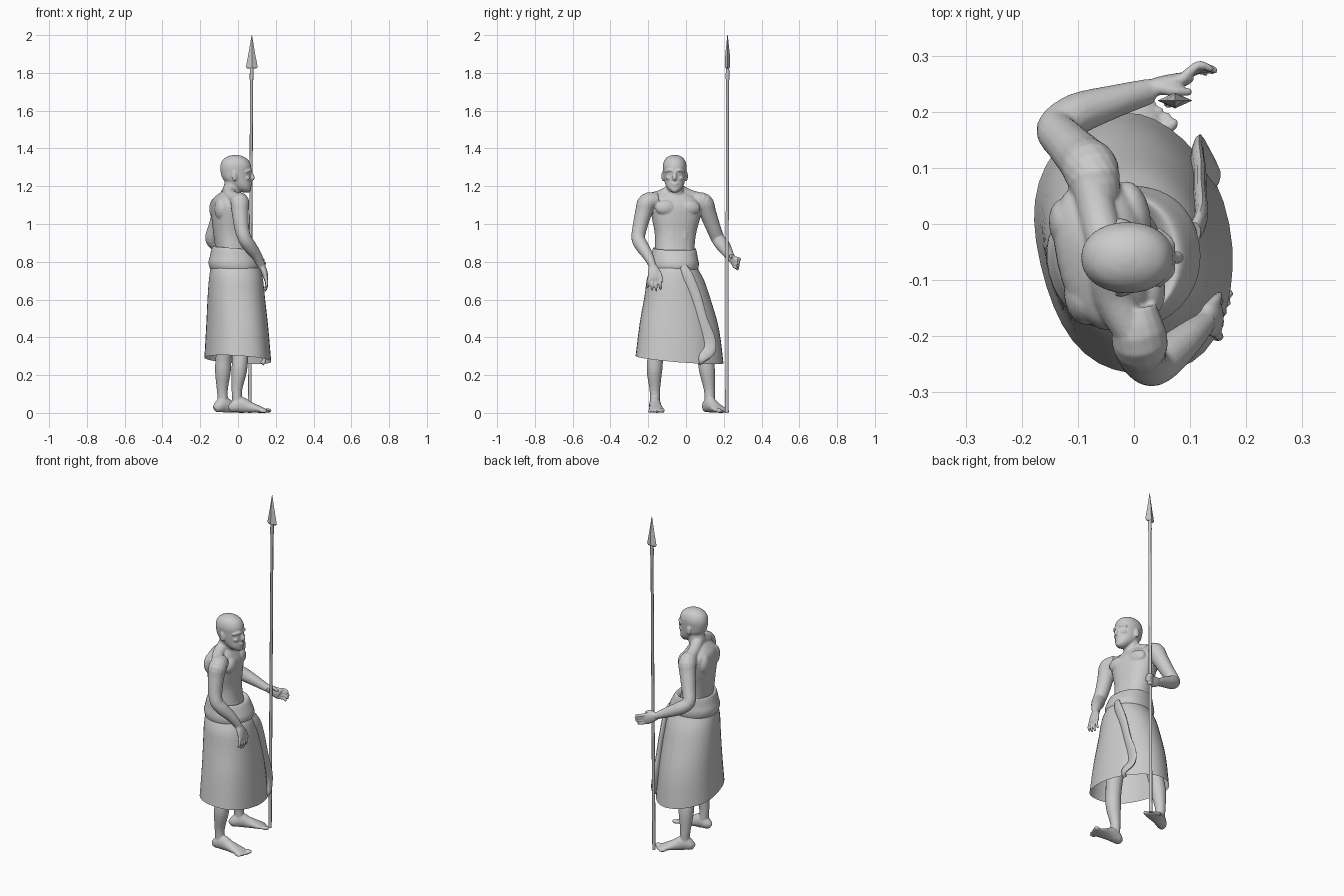
import bpy, bmesh, math
from mathutils import Vector, Matrix
from mathutils.bvhtree import BVHTree

YAW = math.radians(12)


def spline(rows, n=4):
    """Catmull-Rom refinement of tuples."""
    out = []
    for i in range(len(rows) - 1):
        a, b, c, d = (rows[max(i - 1, 0)], rows[i], rows[i + 1], rows[min(i + 2, len(rows) - 1)])
        for k in range(n):
            t = k / n
            out.append(tuple(q + .5 * t * (r - p + t * (2*p - 5*q + 4*r - s + t * (3*(q - r) + s - p)))
                             for p, q, r, s in zip(a, b, c, d)))
    return out + [rows[-1]]


def skin(bm, rings, caps=True):
    vs = [[bm.verts.new(p) for p in r] for r in rings]
    n = len(vs[0])
    for a, b in zip(vs, vs[1:]):
        for i in range(n):
            bm.faces.new((a[i], a[(i + 1) % n], b[(i + 1) % n], b[i]))
    if caps:
        bm.faces.new(vs[0][::-1])
        bm.faces.new(vs[-1])


def power(v, e):
    return math.copysign(abs(v) ** e, v)


def level_rings(rows, yaw=0, e=2.0, n=32, shape=None):
    """Horizontal rings from (z, x, y, depth, width)."""
    rings = []
    for k, (z, x, y, d, w) in enumerate(rows):
        ring = []
        for i in range(n):
            a = 2 * math.pi * i / n
            f, dz = shape(a, k / (len(rows) - 1)) if shape else (1, 0)
            u, v = d * f * power(math.cos(a), 2 / e), w * f * power(math.sin(a), 2 / e)
            ring.append((x + u * math.cos(yaw) - v * math.sin(yaw),
                         y + u * math.sin(yaw) + v * math.cos(yaw), z + dz))
        rings.append(ring)
    return rings


def tube(bm, rows, ref=(0, 0, 1), n=16, sm=4):
    """Limb along a path of (x, y, z, radius[, second radius])."""
    rows = spline([r if len(r) == 5 else r + (r[3],) for r in rows], sm)
    rings = []
    for i, r in enumerate(rows):
        t = Vector(rows[min(i + 1, len(rows) - 1)][:3]) - Vector(rows[max(i - 1, 0)][:3])
        u = t.cross(Vector(ref)).normalized()
        v = u.cross(t).normalized()
        rings.append([Vector(r[:3]) + u * r[3] * math.cos(2 * math.pi * k / n)
                      + v * r[4] * math.sin(2 * math.pi * k / n) for k in range(n)])
    skin(bm, rings)


def ball(bm, loc, size, yaw=0):
    m = Matrix.Translation(loc) @ Matrix.Rotation(yaw, 4, 'Z') @ Matrix.Diagonal((*size, 1))
    bmesh.ops.create_uvsphere(bm, u_segments=16, v_segments=10, radius=1, matrix=m)


def finish(bm, name, angle=40):
    bmesh.ops.recalc_face_normals(bm, faces=bm.faces[:])
    me = bpy.data.meshes.new(name)
    bm.to_mesh(me)
    bm.free()
    ob = bpy.data.objects.new(name, me)
    bpy.context.collection.objects.link(ob)
    bpy.ops.object.select_all(action='DESELECT')
    ob.select_set(True)
    bpy.context.view_layer.objects.active = ob
    bpy.ops.object.shade_smooth_by_angle(angle=math.radians(angle))
    return ob


body = bmesh.new()
# torso, neck and head
skin(body, level_rings(spline([
    (.68, -.015, -.06, .10, .11), (.80, -.025, -.06, .092, .108), (.87, -.035, -.06, .083, .105),
    (.95, -.045, -.056, .083, .110), (1.03, -.048, -.053, .088, .128), (1.09, -.05, -.053, .088, .138),
    (1.13, -.055, -.053, .075, .125), (1.16, -.05, -.055, .05, .075), (1.175, -.045, -.056, .03, .04)]),
    YAW, 2.3))
tube(body, [(-.05, -.055, 1.10, .055), (-.035, -.057, 1.17, .047), (-.02, -.06, 1.24, .047)], (1, 0, 0))
skin(body, level_rings(spline([
    (1.166, .042, -.06, .012, .012), (1.178, .032, -.06, .036, .030), (1.20, .018, -.06, .052, .046),
    (1.235, -.005, -.06, .073, .056), (1.275, -.011, -.06, .081, .061), (1.31, -.012, -.06, .081, .063),
    (1.34, -.013, -.06, .067, .053), (1.358, -.014, -.06, .04, .033), (1.366, -.014, -.06, .01, .01)]), 0, 2.1))
# face
tube(body, [(.064, -.06, 1.282, .007), (.073, -.06, 1.262, .009), (.077, -.06, 1.243, .012), (.068, -.06, 1.234, .008)],
     (0, 1, 0), 10)
ball(body, (.066, -.06, 1.214), (.009, .021, .005))
ball(body, (.064, -.06, 1.203), (.009, .018, .006))
ball(body, (.056, -.06, 1.18), (.014, .018, .013))
for s in (-1, 1):
    tube(body, [(.068, -.06 + s * .008, 1.280, .007), (.064, -.06 + s * .028, 1.285, .008),
                (.042, -.06 + s * .05, 1.276, .006)], (0, 0, 1), 8)
    ball(body, (.046, -.06 + s * .033, 1.243), (.018, .014, .012))
    ball(body, (-.018, -.06 + s * .062, 1.253), (.017, .007, .027), -s * .3)
    # chest and shoulder-blade muscles, collar slopes
    for d, w, z, size in ((.058, .062, 1.085, (.032, .06, .042)), (-.06, .065, 1.08, (.032, .05, .06)),
                          (.055, .03, .93, (.03, .036, .09))):
        ball(body, (-.047 + d * math.cos(YAW) - s * w * math.sin(YAW),
                    -.055 + d * math.sin(YAW) + s * w * math.cos(YAW), z), size, YAW)
    tube(body, [(-.045, -.058, 1.19, .032), (-.052 - s * .012, -.055 + s * .07, 1.15, .034),
                (-.04 - s * .04, -.055 + s * .14, 1.13, .034)])
# arms
tube(body, [(-.065, .04, 1.125, .04), (-.075, .092, 1.115, .050), (-.092, .115, 1.06, .045), (-.12, .145, .98, .039),
            (-.138, .17, .92, .036), (-.10, .197, .885, .037), (-.03, .22, .85, .029), (.03, .237, .82, .019, .023)],
     (.3, 1, 0))
tube(body, [(0, -.15, 1.125, .04), (.01, -.205, 1.115, .050), (.012, -.225, 1.06, .045), (.02, -.245, .98, .039),
            (.035, -.253, .925, .036), (.06, -.235, .885, .036), (.10, -.20, .83, .028), (.126, -.175, .775, .019, .022)],
     (1, .3, 0))
# hands: palm, fingers, thumb
tube(body, [(.122, -.178, .785, .018), (.138, -.17, .75, .017, .032), (.147, -.168, .715, .013, .034),
            (.148, -.168, .70, .009, .028)], (0, 1, 0))
for k in range(4):
    y = -.196 + k * .0185
    dy, ln = (-.008, -.003, .001, .006)[k], (.048, .062, .066, .056)[k]
    tube(body, [(.146, y, .715, .009), (.152, y + dy * .6, .71 - ln * .55, .0085), (.143, y + dy, .71 - ln, .006)],
         (0, 1, 0), 8)
tube(body, [(.13, -.155, .765, .012), (.146, -.136, .73, .010), (.152, -.126, .695, .007)], (1, 0, 0), 8)
tube(body, [(.02, .235, .824, .019), (.05, .249, .81, .015, .028), (.085, .257, .795, .013, .033),
            (.095, .259, .79, .01, .028)], (0, 0, 1))
for k in range(4):
    z = .772 + k * .0165
    ln = (.042, .054, .058, .05)[k]
    tube(body, [(.083, .256, z, .009), (.09 + ln * .5, .274 + k * .003, z - .006, .0085),
                (.09 + ln, .268 + k * .002, z - .014, .006)], (0, 0, 1), 8)
tube(body, [(.045, .242, .83, .012), (.075, .237, .832, .010), (.102, .235, .822, .007)], (0, 0, 1), 8)
# legs
tube(body, [(-.005, -.10, .74, .07), (.02, -.13, .45, .052), (.012, -.16, .30, .043), (.006, -.167, .22, .041),
            (-.006, -.165, .12, .028), (-.003, -.163, .05, .027)], (1, 0, 0))
tube(body, [(-.04, -.01, .74, .07), (-.06, .07, .45, .052), (-.075, .10, .30, .043), (-.08, .112, .22, .042),
            (-.083, .124, .12, .029), (-.078, .126, .05, .027)], (1, 0, 0))


def foot(hx, hy, ang, ln, inner):
    c, s = math.cos(ang), math.sin(ang)
    at = lambda f, o=0: (hx + f * ln * c - o * s, hy + f * ln * s + o * c)
    tube(body, [(*at(f), h, w, h) for f, w, h in ((0, .014, .018), (.09, .028, .030), (.25, .031, .043),
         (.45, .032, .032), (.66, .039, .021), (.8, .041, .014), (.87, .034, .010))])
    for k in range(5):
        r = .012 if k == 0 else .0085
        ball(body, (*at((.92, .90, .87, .84, .80)[k], inner * (.029 - k * .0165)), r), (.021, r, r), ang)


foot(-.045, -.168, .07, .222, 1)
foot(-.122, .10, .53, .212, -1)
body_ob = finish(body, "body")
m = body_ob.modifiers.new("merge", 'REMESH')
m.mode, m.voxel_size, m.use_smooth_shade = 'VOXEL', .0042, True
m = body_ob.modifiers.new("soften", 'SMOOTH')
m.factor, m.iterations = .5, 4


# skirt, an open cloth tube with a slanting hem and soft folds
def folds(a, t):
    return (1 + t * .012 * math.sin(5 * a + 1), t * (.012 - .024 * math.cos(a - .8)))


bm = bmesh.new()
skin(bm, level_rings(spline([
    (.79, -.018, -.06, .115, .115), (.76, -.013, -.06, .132, .125), (.70, -.01, -.055, .142, .152),
    (.60, -.008, -.045, .150, .176), (.45, -.003, -.037, .160, .211), (.27, 0, -.037, .172, .234)], 3),
    YAW, 2.15, 40, folds), caps=False)
tree = BVHTree.FromBMesh(bm)
finish(bm, "skirt", 60)

# rolled sash around the waist
bm = bmesh.new()
skin(bm, level_rings(spline([
    (.775, -.018, -.06, .11, .11), (.757, -.016, -.06, .128, .122), (.79, -.018, -.06, .137, .128),
    (.825, -.02, -.06, .127, .122), (.862, -.025, -.06, .113, .116), (.870, -.028, -.06, .10, .110),
    (.85, -.03, -.06, .08, .095)], 3), YAW, 2.15, 40,
    lambda a, t: (1 + .012 * math.sin(3 * a), -.012 * math.cos(a) * t)), caps=False)
finish(bm, "sash", 60)

# hanging end of the sash, laid on the skirt front
bm = bmesh.new()
path = []
for y, z, w in ((-.015, .775, .02), (.01, .72, .03), (.05, .62, .03), (.085, .50, .028), (.112, .40, .04),
                (.115, .335, .042), (.085, .285, .022), (.075, .26, .008)):
    hit = tree.ray_cast(Vector((1, y, z)), Vector((-1, 0, 0)))[0]
    path.append(((hit.x if hit else .12) + .006, y, z, w, .012))
tube(bm, path, (1, -.1, 0), 12)
finish(bm, "sash_tail", 60)

# spear: shaft, socket and flat blade
bm = bmesh.new()
skin(bm, level_rings([(0, .062, .216, .009, .009), (1.76, .072, .22, .008, .008), (1.77, .072, .22, .011, .011),
                      (1.86, .073, .22, .008, .008)], n=10))
finish(bm, "spear_shaft")
bm = bmesh.new()
skin(bm, level_rings([(1.822, .073, .22, .024, .006), (1.832, .073, .22, .031, .014), (1.90, .073, .22, .018, .012),
                      (2.0, .073, .22, .001, .001)], n=4))
finish(bm, "spear_blade", 20)
